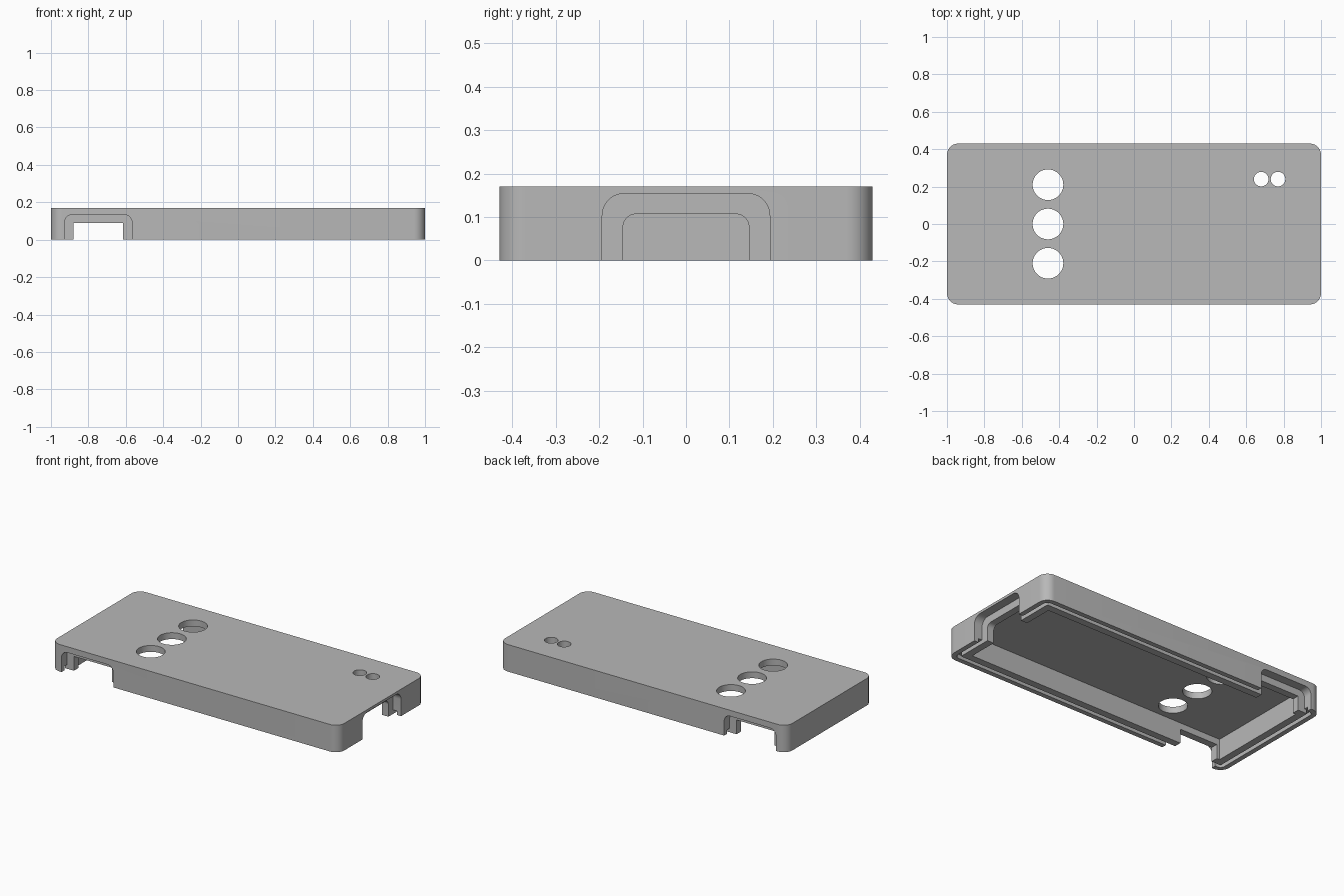
import bpy, bmesh
from math import cos, sin, pi
from mathutils import Matrix, Vector

cube = bpy.data.objects.get("Cube")
if cube:
    bpy.data.objects.remove(cube, do_unlink=True)

HX, HY, H = 1.0, 0.43, 0.17      # half length, half width, height
WALL, CEILING = 0.10, 0.13       # wall thickness, underside of the roof
RECESS = 0.055                   # depth of the stepped port surrounds

grey = bpy.data.materials.new("matte_grey")
grey.use_nodes = True
colour = (0.48, 0.48, 0.48, 1)
grey.diffuse_color = colour
grey.node_tree.nodes["Principled BSDF"].inputs["Base Color"].default_value = colour


def rounded_rect(hx, hy, r, steps=10):
    """Outline of a rectangle with rounded corners."""
    if r <= 0:
        return [(hx, hy), (-hx, hy), (-hx, -hy), (hx, -hy)]
    pts = []
    for k, (sx, sy) in enumerate([(1, 1), (-1, 1), (-1, -1), (1, -1)]):
        for i in range(steps + 1):
            a = (k + i / steps) * pi / 2
            pts.append((sx * (hx - r) + r * cos(a), sy * (hy - r) + r * sin(a)))
    return pts


def arch(half, top, r):
    """Port outline open at the bottom edge, rounded at the top."""
    full = rounded_rect(half, top, r)
    n = len(full) // 2
    return full[:n] + [(-half, -0.1), (half, -0.1)]


def prism(name, outline, z0, z1, matrix=Matrix()):
    """Extrude an outline from z0 to z1, then place it."""
    bm = bmesh.new()
    face = bm.faces.new([bm.verts.new((x, y, z0)) for x, y in outline])
    top = bmesh.ops.extrude_face_region(bm, geom=[face])["geom"]
    bmesh.ops.translate(bm, vec=Vector((0, 0, z1 - z0)),
                        verts=[v for v in top if isinstance(v, bmesh.types.BMVert)])
    bmesh.ops.transform(bm, matrix=matrix, verts=bm.verts)
    return finish(name, bm)


def finish(name, bm):
    bmesh.ops.recalc_face_normals(bm, faces=bm.faces)
    mesh = bpy.data.meshes.new(name)
    bm.to_mesh(mesh)
    bm.free()
    mesh.materials.append(grey)
    obj = bpy.data.objects.new(name, mesh)
    bpy.context.collection.objects.link(obj)
    return obj


def ring(name, outer, inner, z0, z1):
    """Closed ring between two outlines with the same point count."""
    bm = bmesh.new()
    loops = [[bm.verts.new((x, y, z)) for x, y in pts]
             for pts, z in ((outer, z0), (outer, z1), (inner, z1), (inner, z0))]
    n = len(outer)
    for k in range(4):
        a, b = loops[k], loops[(k + 1) % 4]
        for i in range(n):
            j = (i + 1) % n
            bm.faces.new((a[i], a[j], b[j], b[i]))
    return finish(name, bm)


def circle(r, steps=48):
    return [(r * cos(2 * pi * i / steps), r * sin(2 * pi * i / steps)) for i in range(steps)]


# Main shell block
shell = prism("case_cover", rounded_rect(HX, HY, 0.06), 0, H)

# Hollow interior and the groove along the rim
cutters = [prism("cavity_cutter", rounded_rect(HX - WALL, HY - WALL, 0), -0.1, CEILING),
           ring("groove_cutter", rounded_rect(HX - 0.03, HY - 0.03, 0.03),
                rounded_rect(HX - RECESS, HY - RECESS, 0.008), -0.1, 0.025)]

# Side ports: opening straight through front and back, with outer recesses
PORT_X = -0.747
along_y = Matrix.Translation((PORT_X, 0, 0)) @ Matrix.Rotation(pi / 2, 4, 'X')
cutters.append(prism("side_port_cutter", arch(0.133, 0.09, 0), -1, 1, along_y))
for side, z0, z1 in (("front", HY - RECESS, 1), ("back", -1, RECESS - HY)):
    cutters.append(prism(side + "_recess_cutter", arch(0.18, 0.133, 0.04), z0, z1, along_y))

# End port on the +x wall, with its recess
along_x = Matrix(((0, 0, 1, 0), (1, 0, 0, 0), (0, 1, 0, 0), (0, 0, 0, 1)))
cutters.append(prism("end_port_cutter", arch(0.145, 0.107, 0.03), 0.5, 1.2, along_x))
cutters.append(prism("end_recess_cutter", arch(0.193, 0.154, 0.05), HX - RECESS, 1.2, along_x))

# Round holes in the roof
holes = [(-0.46, y, 0.082) for y in (-0.21, 0, 0.21)] + [(x, 0.24, 0.039) for x in (0.68, 0.77)]
for x, y, r in holes:
    cutters.append(prism("hole_cutter", circle(r), 0.11, 0.3, Matrix.Translation((x, y, 0))))

# Cut everything out of the shell
bpy.context.view_layer.objects.active = shell
for cutter in cutters:
    cutter.hide_render = True
    mod = shell.modifiers.new(cutter.name, 'BOOLEAN')
    mod.operation, mod.solver, mod.object = 'DIFFERENCE', 'EXACT', cutter
    bpy.ops.object.modifier_apply(modifier=mod.name)
    bpy.data.objects.remove(cutter, do_unlink=True)

# Smooth the rounded corners, keep the edges crisp
bpy.ops.object.select_all(action='DESELECT')
shell.select_set(True)
bpy.ops.object.shade_smooth_by_angle(angle=pi / 6)
